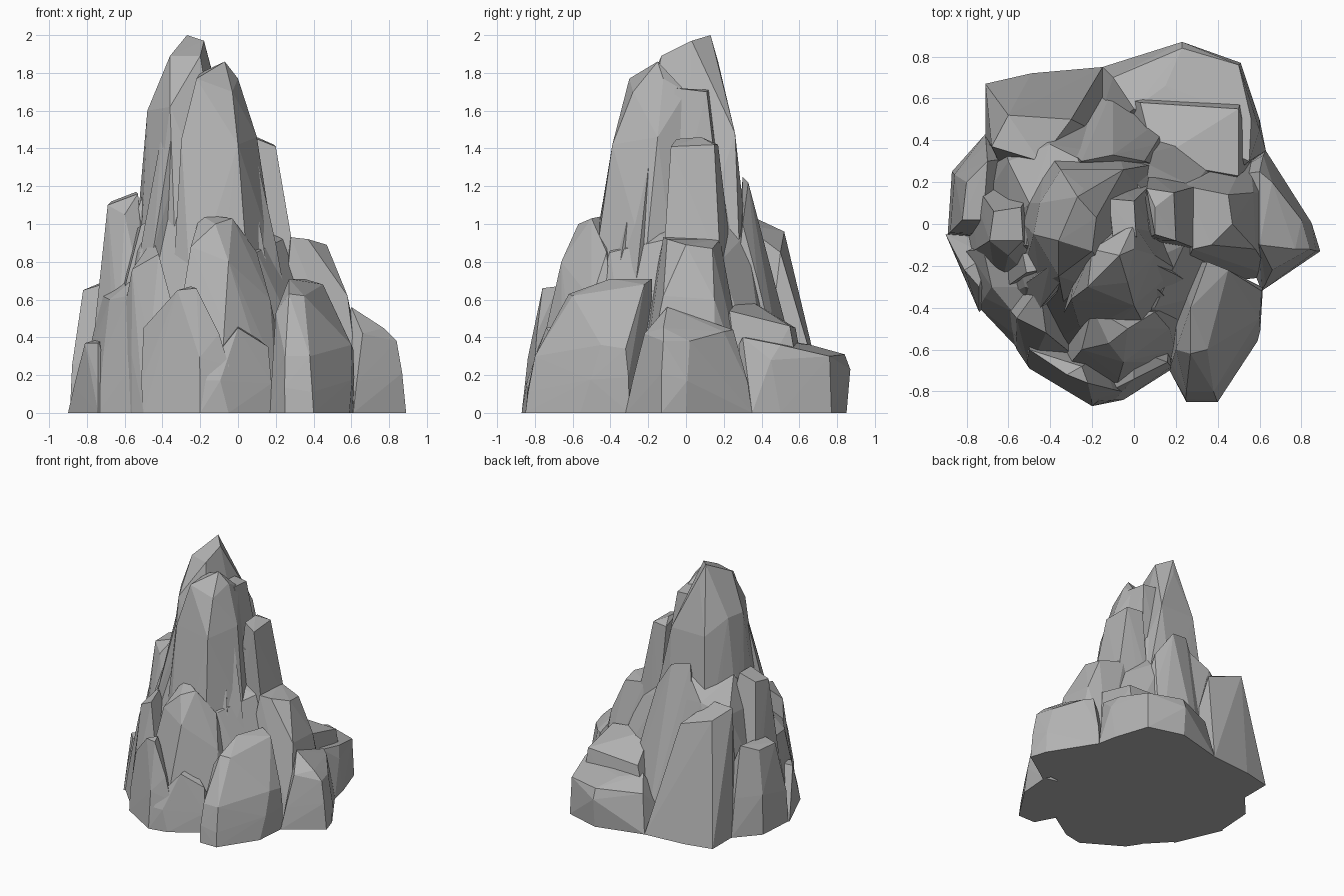
import bpy, bmesh, random
from math import sin, cos, pi
from mathutils import Vector

random.seed(7)
stone = bpy.data.materials.new("dark_stone")
stone.diffuse_color = (.45, .45, .45, 1)


def rock(name, foot, top, base_z=0.0, bulge=0.03):
    """Faceted boulder: hull of a footprint, a jittered waist and a broken top."""
    feet = [Vector((x, y, base_z)) for x, y in foot]
    tops = [Vector(p) for p in top]
    mid = sum(feet, Vector()) / len(feet)
    waist = []
    for p in feet:
        q = min(tops, key=lambda t: (t.xy - p.xy).length)
        w = p.lerp(q, random.uniform(0.35, 0.6))
        out = (p - mid).normalized() * random.uniform(0, bulge)
        w += Vector((out.x, out.y, 0))
        w.x = max(-0.88, min(0.88, w.x))
        w.y = max(-0.86, min(0.86, w.y))
        waist.append(w)
    bm = bmesh.new()
    for p in feet + waist + tops:
        bm.verts.new(p)
    bmesh.ops.convex_hull(bm, input=bm.verts)
    loose = [v for v in bm.verts if not v.link_faces]
    bmesh.ops.delete(bm, geom=loose, context='VERTS')
    bmesh.ops.recalc_face_normals(bm, faces=bm.faces)
    me = bpy.data.meshes.new(name)
    bm.to_mesh(me)
    bm.free()
    me.materials.append(stone)
    ob = bpy.data.objects.new(name, me)
    bpy.context.collection.objects.link(ob)


# Broad inner mass that closes the crevices
rock("inner_mass",
     [(-.8, 0), (-.7, -.38), (-.5, -.62), (-.2, -.76), (.2, -.65), (.5, -.3), (.66, .1), (.5, .45), (-.1, .6), (-.68, .55)],
     [(-.6, 0, .9), (-.52, -.3, .85), (-.22, -.47, .92), (.1, -.4, .85), (.24, -.1, .92), (.28, .18, .8),
      (0, .32, .95), (-.4, .38, 1), (-.6, .3, .92), (-.3, -.35, 1.1), (-.5, .1, 1.15), (-.2, .28, 1.2)], bulge=0)

# Tall central spire and its pillars
rock("main_spire",
     [(-.62, .1), (-.55, -.3), (-.3, -.55), (.1, -.5), (.3, -.1), (.25, .3), (-.1, .42), (-.45, .4)],
     [(-.27, .13, 2), (-.18, .03, 1.97), (-.36, -.08, 1.89), (-.2, -.13, 1.89), (-.24, .17, 1.86),
      (-.48, -.05, 1.6), (-.45, .1, 1.6), (-.36, -.25, 1.62), (-.1, .15, 1.65), (-.05, .26, 1.48), (-.35, .26, 1.48)])
rock("front_pillar",
     [(-.36, -.5), (-.2, -.62), (.1, -.58), (.28, -.3), (.2, 0), (-.3, 0)],
     [(-.07, -.15, 1.86), (-.22, -.3, 1.77), (-.2, -.12, 1.8), (0, -.12, 1.77), (-.03, -.28, 1.7),
      (-.3, -.36, 1.45), (0, -.39, 1.42), (.1, -.15, 1.46), (0, 0, 1.7)])
rock("ledge_pillar",
     [(.25, -.1), (.2, .3), (-.1, .33), (-.1, -.2)],
     [(-.12, .12, 1.71), (0, .11, 1.7), (.01, -.06, 1.72), (-.1, -.07, 1.72)])
rock("right_pillar",
     [(.42, -.15), (.42, .2), (.1, .32), (0, -.1)],
     [(.1, -.05, 1.45), (.1, .08, 1.46), (.19, .15, 1.42), (.2, -.08, 1.41), (.06, .17, 1.42)])

# Right side
rock("right_shoulder",
     [(.66, -.25), (.7, .15), (.55, .35), (.1, .3), (.2, -.3)],
     [(.28, -.12, .93), (.37, -.1, .92), (.47, 0, .89), (.45, .14, .87), (.25, .18, .92),
      (.58, -.12, .62), (.57, .15, .6)], bulge=0)
rock("right_foot",
     [(.89, -.13), (.85, 0), (.63, .35), (.61, -.32), (.4, .2)],
     [(.6, -.1, .56), (.69, -.1, .49), (.77, -.12, .45), (.84, -.12, .38), (.8, .02, .38),
      (.66, .2, .43), (.6, .25, .44), (.66, -.22, .42)])

# Front
rock("front_right_boulder",
     [(.17, -.7), (.25, -.85), (.4, -.85), (.59, -.56), (.61, -.3), (.2, -.2)],
     [(.2, -.6, .53), (.27, -.62, .63), (.27, -.4, .71), (.45, -.22, .68), (.35, -.18, .71),
      (.35, -.6, .62), (.6, -.45, .36), (.61, -.32, .34), (.38, -.8, .3), (.25, -.8, .3)], bulge=.01)
rock("front_buttress",
     [(-.35, -.75), (-.1, -.83), (.2, -.66), (.28, -.35), (-.35, -.4)],
     [(-.03, -.5, 1.03), (-.12, -.57, 1), (-.25, -.6, .88), (-.2, -.4, 1.05), (.1, -.42, .85),
      (.17, -.5, .6), (-.05, -.66, .8)])
rock("front_crag",
     [(-.5, -.69), (-.2, -.87), (-.02, -.8), (-.1, -.6), (-.5, -.5)],
     [(-.32, -.72, .65), (-.22, -.76, .66), (-.25, -.68, .67), (-.5, -.6, .45), (-.1, -.79, .42)])
rock("front_toe",
     [(-.2, -.87), (-.05, -.84), (.17, -.7), (.15, -.5), (-.2, -.6)],
     [(0, -.74, .45), (.16, -.66, .35), (-.12, -.8, .3), (0, -.6, .47)])

# Left side
rock("left_slab",
     [(-.56, -.6), (-.5, -.69), (-.2, -.7), (-.3, -.2), (-.68, -.3)],
     [(-.56, -.45, .76), (-.5, -.46, .78), (-.42, -.52, .84), (-.45, -.3, .92)])
rock("left_front_rock",
     [(-.74, -.4), (-.55, -.6), (-.4, -.4), (-.5, 0), (-.84, -.15)],
     [(-.68, -.3, .6), (-.58, -.42, .62), (-.72, -.12, .62), (-.5, -.3, .75)])
rock("left_chip",
     [(-.9, -.05), (-.74, -.42), (-.6, -.3), (-.7, 0)],
     [(-.81, -.22, .37), (-.74, -.3, .37), (-.7, -.15, .4)])
rock("left_tower",
     [(-.8, -.15), (-.8, .25), (-.4, .3), (-.4, -.35), (-.65, -.35)],
     [(-.69, -.08, 1.1), (-.67, .06, 1.12), (-.54, .08, 1.17), (-.53, -.08, 1.16), (-.6, -.15, 1.05)])
rock("left_ledge",
     [(-.89, -.05), (-.87, .25), (-.71, .43), (-.5, .3), (-.5, -.1)],
     [(-.82, .02, .65), (-.8, .2, .65), (-.72, .02, .68), (-.7, .3, .7)])

# Back
rock("back_left_tower",
     [(-.71, .67), (-.49, .72), (-.15, .75), (-.1, .4), (-.6, .2), (-.71, .42)],
     [(-.3, .5, .85), (-.6, .52, .96), (-.68, .37, 1.03), (-.45, .3, 1)], bulge=0)
rock("back_spur",
     [(-.45, .5), (-.1, .65), (.2, .55), (.3, .2), (-.4, .2)],
     [(-.1, .33, 1.22), (-.25, .3, 1.25), (.05, .3, 1), (.1, .38, .7)], bulge=0)
rock("back_right_slab",
     [(-.15, .75), (.23, .85), (.51, .77), (.6, .5), (.63, .35), (.3, .1), (-.2, .4)],
     [(.23, .87, .23), (.23, .84, .31), (.5, .76, .3), (.56, .5, .36), (.55, .3, .4),
      (.15, .66, .36), (-.1, .7, .3), (0, .55, .38), (.6, .45, .28)], bulge=0)
rock("back_right_terrace",
     [(-.1, .62), (.1, .66), (.52, .63), (.58, .3), (.3, .1), (-.1, .3)],
     [(.03, .58, .45), (.5, .55, .46), (.5, .23, .54), (.2, .4, .53), (.1, .3, .62)], bulge=0)

# Thin splinters clinging to the spire
for i in range(14):
    a = 2 * pi * i / 14 + random.uniform(-.15, .15)
    h = random.uniform(.95, 1.5)

    def ring(z, size, off):
        r = .61 - .22 * z - off
        cx, cy = -.18 + r * cos(a), -.06 + r * sin(a)
        return [(cx + size * cos(a + k * pi / 2 + .6), cy + size * sin(a + k * pi / 2 + .6)) for k in range(4)]

    tops = [(x, y, h + random.uniform(-.07, .03)) for x, y in ring(h, .065, .065)]
    rock("splinter_%02d" % (i + 1), ring(.5, .1, .08), tops, base_z=.5, bulge=.02)
